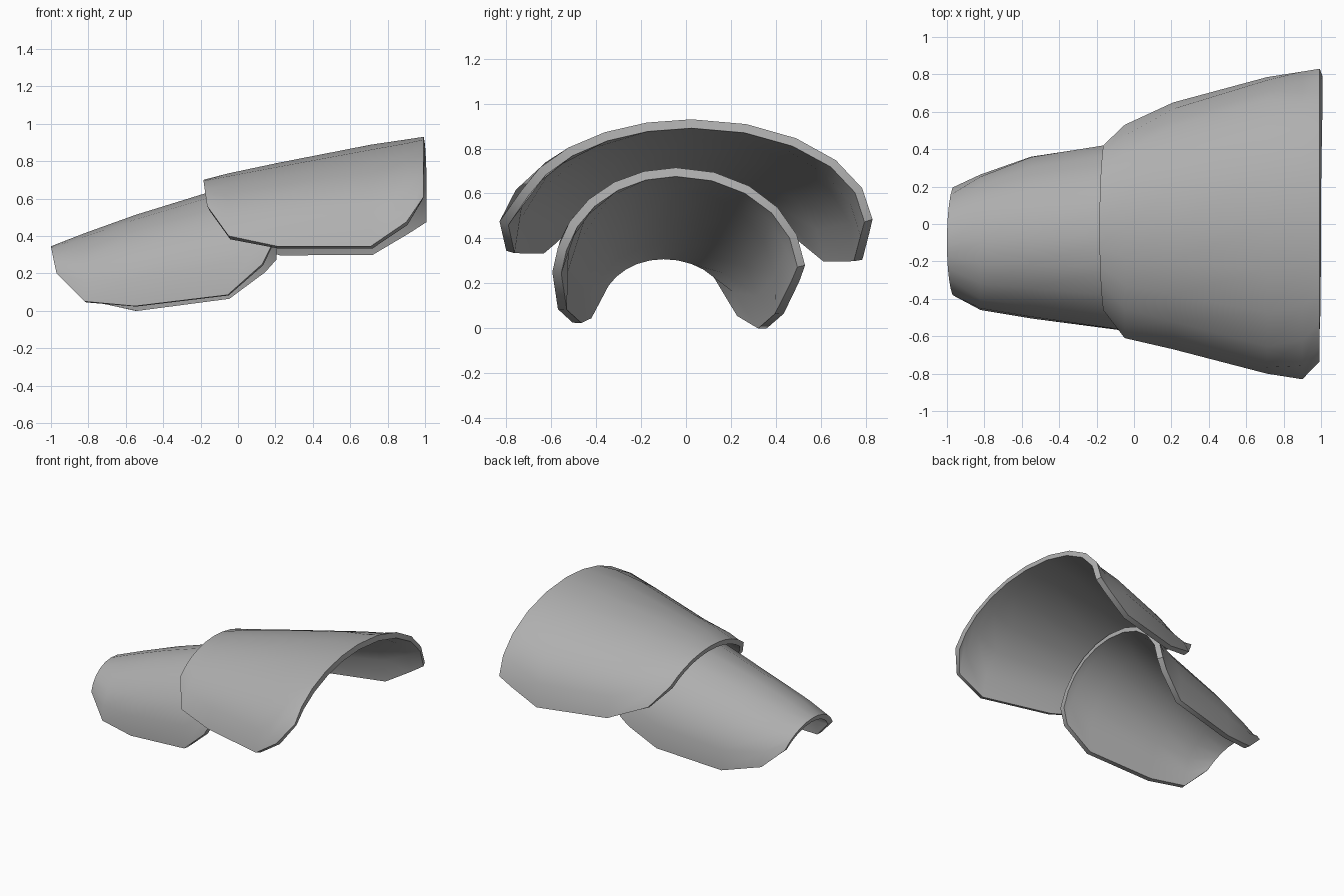
import bpy
import math

default_cube = bpy.data.objects.get("Cube")
if default_cube:
    bpy.data.objects.remove(default_cube, do_unlink=True)

SIDE_SEGMENTS = 5
THICKNESS = 0.04

grey = bpy.data.materials.new("plain_grey")
grey.use_nodes = True
colour = (0.43, 0.43, 0.43, 1.0)
grey.diffuse_color = colour
grey.node_tree.nodes["Principled BSDF"].inputs["Base Color"].default_value = colour


def lerp(pair, t):
    return pair[0] + (pair[1] - pair[0]) * t


def arched_section(x, crown, centre_y, centre_z, right_edge, left_edge, bow):
    """Two elliptical quarters meeting at the crown and ending at the edge points."""
    height = crown - centre_z
    points = []
    for k in range(-SIDE_SEGMENTS, SIDE_SEGMENTS + 1):
        edge_y, edge_z = right_edge if k < 0 else left_edge
        end_angle = math.acos((edge_z - centre_z) / height)
        half_width = (edge_y - centre_y) / math.sin(end_angle)
        t = abs(k) / SIDE_SEGMENTS
        points.append((x + bow * t * t,
                       centre_y + half_width * math.sin(end_angle * t),
                       centre_z + height * math.cos(end_angle * t)))
    return points


def curved_plate(name, stations, centre_y, bow):
    """Loft the arched sections along x and thicken them inwards."""
    first, last = stations[0][0], stations[-1][0]
    verts = []
    for i, (x, crown, centre_z, right_edge, left_edge) in enumerate(stations):
        t = (x - first) / (last - first)
        verts += arched_section(x, crown, lerp(centre_y, t), centre_z,
                                right_edge, left_edge, bow if i == 0 else 0)
    row = 2 * SIDE_SEGMENTS + 1
    faces = [(i * row + k, (i + 1) * row + k, (i + 1) * row + k + 1, i * row + k + 1)
             for i in range(len(stations) - 1) for k in range(row - 1)]

    mesh = bpy.data.meshes.new(name)
    mesh.from_pydata(verts, [], faces)
    mesh.materials.append(grey)
    plate = bpy.data.objects.new(name, mesh)
    bpy.context.collection.objects.link(plate)

    shell = plate.modifiers.new("Thickness", "SOLIDIFY")
    shell.thickness = THICKNESS
    shell.offset = -1
    shell.use_even_offset = True

    bpy.ops.object.select_all(action="DESELECT")
    plate.select_set(True)
    bpy.context.view_layer.objects.active = plate
    bpy.ops.object.modifier_apply(modifier=shell.name)
    bpy.ops.object.shade_smooth_by_angle(angle=math.radians(35))
    return plate


# Each station: x, crown height, centre height, right edge (y, z), left edge (y, z)

# Wide upper plate
curved_plate("upper_plate", [
    (-0.185, 0.70, 0.27, (-0.46, 0.56), (0.42, 0.56)),
    (-0.05, 0.735, 0.29, (-0.61, 0.40), (0.53, 0.41)),
    (0.21, 0.79, 0.30, (-0.67, 0.345), (0.65, 0.305)),
    (0.71, 0.888, 0.36, (-0.80, 0.345), (0.785, 0.305)),
    (0.90, 0.916, 0.39, (-0.83, 0.475), (0.815, 0.42)),
    (0.993, 0.93, 0.47, (-0.735, 0.61), (0.83, 0.485)),
], centre_y=(-0.025, 0.025), bow=0.02)

# Narrow lower plate, tucked under the upper one
curved_plate("lower_plate", [
    (-1.0, 0.345, 0.09, (-0.38, 0.20), (0.195, 0.20)),
    (-0.82, 0.415, 0.08, (-0.46, 0.05), (0.265, 0.06)),
    (-0.55, 0.512, 0.07, (-0.505, 0.025), (0.36, 0.0)),
    (-0.055, 0.665, 0.16, (-0.57, 0.085), (0.435, 0.065)),
    (0.13, 0.705, 0.22, (-0.595, 0.25), (0.505, 0.21)),
    (0.185, 0.715, 0.25, (-0.57, 0.36), (0.53, 0.28)),
], centre_y=(-0.10, -0.045), bow=0.03)
